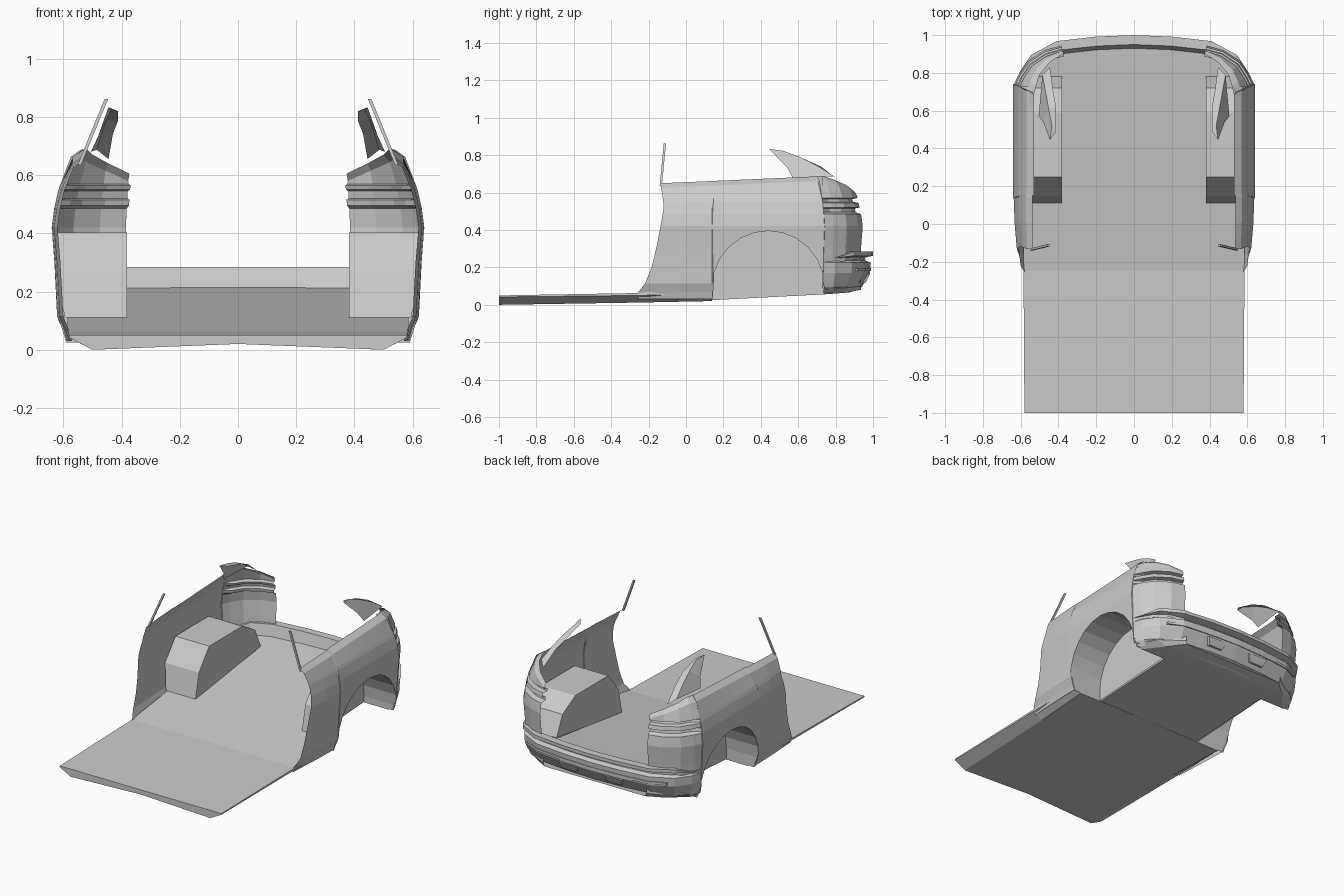
import bpy, bmesh, math
from mathutils import Vector

if "Cube" in bpy.data.objects:
    bpy.data.objects.remove(bpy.data.objects["Cube"])


def interp(table, v):
    if v <= table[0][0]:
        return table[0][1]
    for (a, fa), (b, fb) in zip(table, table[1:]):
        if v <= b:
            return fa + (fb - fa) * (v - a) / (b - a)
    return table[-1][1]


def mesh(name, verts, faces):
    """Make the +x half, clean it and mirror it to the other side."""
    bm = bmesh.new()
    vs = [bm.verts.new(v) for v in verts]
    for f in faces:
        bm.faces.new([vs[i] for i in f])
    bmesh.ops.remove_doubles(bm, verts=bm.verts, dist=0.0005)
    bmesh.ops.dissolve_degenerate(bm, edges=bm.edges, dist=0.0002)
    bmesh.ops.recalc_face_normals(bm, faces=bm.faces)
    me = bpy.data.meshes.new(name)
    bm.to_mesh(me)
    bm.free()
    ob = bpy.data.objects.new(name, me)
    bpy.context.collection.objects.link(ob)
    m = ob.modifiers.new("Mirror", 'MIRROR')
    m.use_clip = True
    return ob


def loft(name, sections, cap_first=False, cap_last=False, closed=False):
    n = len(sections[0])
    verts = [p for s in sections for p in s]
    faces = []
    for i in range(len(sections) - 1):
        for j in range(n if closed else n - 1):
            k = (j + 1) % n
            faces.append((i*n + j, i*n + k, (i+1)*n + k, (i+1)*n + j))
    if cap_first:
        faces.append(tuple(range(n)))
    if cap_last:
        faces.append(tuple(range(len(verts) - n, len(verts))))
    return mesh(name, verts, faces)


def normals(path):
    """Outward plan normals of a path running from the side to the rear."""
    out = []
    for i in range(len(path)):
        a, b = path[max(i-1, 0)], path[min(i+1, len(path)-1)]
        t = Vector((b[0]-a[0], b[1]-a[1])).normalized()
        out.append(Vector((t.y, -t.x)))
    return out


INSET = [(0.03, .05), (.065, .04), (.115, .02), (.3, .01), (.42, 0), (.48, .008), (.55, .025), (.6, .045)]
LEAN = [(.065, -.12), (.115, -.08), (.2, -.045), (.3, -.02), (.45, .01), (.53, .02), (.64, 0)]
AY, AZ, AR = 0.44, 0.095, 0.30          # wheel arch centre and radius
ARCH = [(AY - AR*math.cos(math.pi*i/12), AZ + AR*math.sin(math.pi*i/12)) for i in range(13)]

# Floor slab, notched at the wheel wells: y, half width, top z, edge z, bottom half width, bottom z
floor = []
for y, w, zt, ze, wb, zb, zc in [
        (-1, .58, .05, .042, .5, 0, .02), (-.25, .585, .063, .05, .52, .012, .022),
        (.14, .585, .115, .06, .54, .02, .025), (.14, .385, .115, .06, .38, .025, .025),
        (.74, .385, .19, .08, .38, .056, .056), (.74, .60, .19, .08, .56, .056, .056),
        (.85, .52, .205, .09, .46, .064, .064), (.935, .37, .215, .10, .36, .08, .08)]:
    floor.append([(0, y, zt), (w, y, zt), (w, y, ze), (wb, y, zb), (0, y, zc)])
loft("floor", floor, cap_first=True)

# Side body panels: plan x, y, bottom z, top z, top inset scale
stations = [(.62, -.14, .03, .65, .85), (.632, 0, .03, .656, .95), (.637, .139, .03, .662, 1)]
stations += [(.64, y, z, interp([(.14, .662), (.78, .69)], y), 1.1) for y, z in ARCH]
stations += [(.635, .742, .08, .688, 1.2), (.612, .79, .2, .687, 1.1), (.565, .86, .235, .67, .95),
             (.475, .92, .24, .64, .7), (.385, .945, .24, .605, .45)]
ROWS = [.03, .065, .115, .2, .3, .42, .485, .495, .515, .52, .545, .55, .565, .57]
GROOVE = {.495, .515, .55, .565}        # tail lamp slots
panel = []
for (px, py, zb, zt, s), nrm in zip(stations, normals(stations)):
    col = []
    for r in ROWS + ['belt', 'top']:
        if r == 'belt':
            z, d = zt - .025, .065*s
        elif r == 'top':
            z, d = zt, .10*s
        else:
            z = min(max(r, zb), zt - .026)
            d = interp(INSET, z)
            if r in GROOVE and py > .76:
                d += .028
        p = Vector((px, py)) - nrm*d
        if py < -.1:
            p.y += interp(LEAN, z)
        elif py < .1:
            p.y += interp(LEAN, z)*.3
        col.append((p.x, p.y, z))
    panel.append(col)
loft("side_body_panel", panel)

# Wheel well tunnels with a flat inner wall
arc = [(.14, .025)] + ARCH + [(.74, .06)]
loft("wheel_well", [[(.388, y, z) for y, z in arc],
                    [(.64 - interp(INSET, z), y, z) for y, z in arc]], cap_first=True)

# Faceted wheel housings inside the load area
house = [(.11, .11), (.145, .27), (.25, .402), (.59, .402), (.72, .33), (.78, .2)]
loft("wheel_housing", [[(.382, y, z) for y, z in house],
                       [(.625 - (.03 if z < .2 else 0) - (.03 if y > .75 else 0), y, z) for y, z in house]],
     cap_first=True)

# Rear bumper: profile swept round the tail (inward depth, z)
profile = [(.07, .213), (.05, .284), (0, .284), (0, .262), (.045, .252), (.04, .236), (.012, .225),
           (.016, .17), (.06, .095), (.125, .066)]
path = [(.625, .742, .25), (.608, .80, .45), (.545, .895, .8), (.41, .968, 1), (.2, .992, 1), (0, 1, 1)]
bumper = []
for (px, py, s), nrm in zip(path, normals(path)):
    sec = []
    for d, z in profile:
        p = Vector((px, py)) - nrm*d*s
        zz = z if s > .5 else min(z, .25)
        sec.append((0 if px == 0 else p.x, min(p.y, 1), zz))
    bumper.append(sec)
loft("rear_bumper", bumper)

# Narrow trim strip along the bumper
strip = []
for x, y in [(.5, .918), (.4, .962), (.2, .982), (0, .99)]:
    strip.append([(x, y - .03, .195), (x, y, .195), (x, y, .18), (x, y - .03, .18)])
loft("bumper_trim", strip, cap_first=True, closed=True)

# Tow eye covers under the bumper
pad = [(.09, .165), (.11, .12), (.21, .12), (.23, .165)]
loft("tow_cover", [[(x, .93 + (z - .12)*.8, z) for x, z in pad],
                   [(x, .962 + (z - .12)*.5, z) for x, z in pad]], cap_last=True, closed=True)

# Rear roof pillar stubs: outer face and rear return
v = [(.505, .57, .68), (.485, .79, .687), (.468, .70, .745), (.452, .61, .79), (.435, .52, .823),
     (.445, .445, .833), (.48, .54, .735), (.445, .83, .655), (.43, .72, .74), (.413, .62, .785), (.413, .49, .82)]
mesh("rear_pillar", v, [(0, 1, 2, 6), (6, 2, 3), (6, 3, 4, 5), (1, 7, 8, 2), (2, 8, 9, 3), (3, 9, 10, 4), (4, 10, 5)])

# Slim upright door pillar strips
t = .006
loft("door_pillar", [[(x - t, y - t, z), (x + t, y - t, z), (x + t, y + t, z), (x - t, y + t, z)]
                     for x, y, z in [(.545, -.135, .635), (.452, -.113, .862)]],
     cap_first=True, cap_last=True, closed=True)
